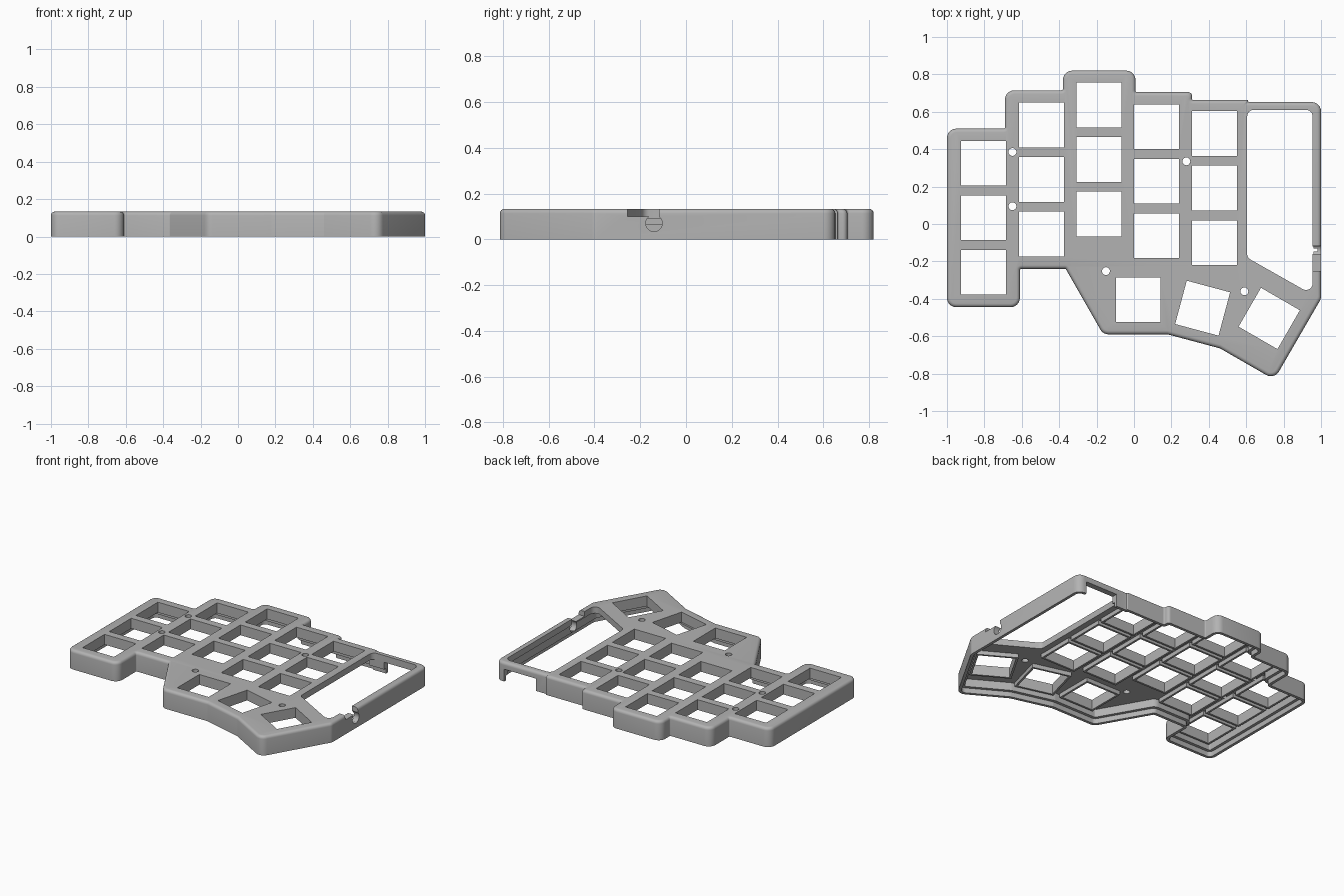
import bpy, bmesh, math
from mathutils import Vector, Matrix

if "Cube" in bpy.data.objects:
    bpy.data.objects.remove(bpy.data.objects["Cube"])

TOP, CEILING, EDGE = 0.133, 0.09, 0.02
SEGS = 6

grey = bpy.data.materials.new("case grey")
grey.use_nodes = True
grey.diffuse_color = (0.45, 0.45, 0.45, 1)
grey.node_tree.nodes["Principled BSDF"].inputs["Base Color"].default_value = (0.45, 0.45, 0.45, 1)


def rounded(points, inset=0.0, convex=0.05, concave=0.008):
    """Inset a counter-clockwise polygon and round its corners."""
    pts = [Vector(p) for p in points]
    n = len(pts)
    dirs = [(pts[(i + 1) % n] - pts[i]).normalized() for i in range(n)]
    moved = []
    for i in range(n):
        a, b = dirs[i - 1], dirs[i]
        na, nb = Vector((-a.y, a.x)), Vector((-b.y, b.x))
        moved.append(pts[i] + (na + nb) * inset / (1 + na.dot(nb)))
    ring = []
    for i, p in enumerate(moved):
        a, b = dirs[i - 1], dirs[i]
        turn = a.x * b.y - a.y * b.x
        angle = math.atan2(turn, a.dot(b))
        radius = max(convex - inset, 0.004) if turn > 0 else concave + inset
        room = min((p - moved[i - 1]).length, (moved[(i + 1) % n] - p).length)
        t = min(radius * math.tan(abs(angle) / 2), 0.48 * room)
        r = t / math.tan(abs(angle) / 2)
        sign = 1 if turn > 0 else -1
        centre = p - a * t + Vector((-a.y, a.x)) * r * sign
        arm = p - a * t - centre
        for k in range(SEGS + 1):
            ring.append(centre + Matrix.Rotation(angle * k / SEGS, 2) @ arm)
    return ring


def loft(bm, rings, cap=True):
    """Skin a list of (2D ring, z) sections; uncapped lofts close on themselves."""
    rows = [[bm.verts.new((p[0], p[1], z)) for p in ring] for ring, z in rings]
    n = len(rows[0])
    for r in range(len(rows) - 1 if cap else len(rows)):
        lo, hi = rows[r], rows[(r + 1) % len(rows)]
        for i in range(n):
            j = (i + 1) % n
            bm.faces.new((lo[i], lo[j], hi[j], hi[i]))
    if cap:
        bm.faces.new(rows[0][::-1])
        bm.faces.new(rows[-1])


def prism(bm, ring, z0=-0.1, z1=0.3):
    loft(bm, [(ring, z0), (ring, z1)])


def box(bm, lo, hi):
    prism(bm, [(lo[0], lo[1]), (hi[0], lo[1]), (hi[0], hi[1]), (lo[0], hi[1])], lo[2], hi[2])


def square(key, half):
    x, y, deg = key
    rot = Matrix.Rotation(math.radians(deg), 2)
    return [Vector((x, y)) + rot @ Vector((sx * half, sy * half))
            for sx, sy in ((-1, -1), (1, -1), (1, 1), (-1, 1))]


def finish(bm, name):
    bmesh.ops.recalc_face_normals(bm, faces=bm.faces)
    mesh = bpy.data.meshes.new(name)
    bm.to_mesh(mesh)
    bm.free()
    mesh.materials.append(grey)
    ob = bpy.data.objects.new(name, mesh)
    bpy.context.collection.objects.link(ob)
    return ob


# Key positions: five staggered columns and three fanned thumb keys
keys = [(x, y - 0.2915 * row, 0)
        for x, y in ((-0.805, 0.325), (-0.495, 0.53), (-0.187, 0.637), (0.12, 0.52), (0.43, 0.483))
        for row in range(3)]
keys += [(0.023, -0.405, 0), (0.367, -0.45, -15), (0.723, -0.505, -30)]

# Case shell: stepped inner wall, rim, outer wall and rounded top edge
outline = [(-1, -0.445), (-0.61, -0.445), (-0.61, -0.24), (-0.365, -0.24), (-0.165, -0.59),
           (0.18, -0.59), (0.46, -0.665), (0.75, -0.832), (1, -0.4), (1, 0.652), (0.61, 0.652),
           (0.61, 0.663), (0.31, 0.663), (0.31, 0.705), (0.008, 0.705), (0.008, 0.82),
           (-0.38, 0.82), (-0.38, 0.715), (-0.69, 0.715), (-0.69, 0.51), (-1, 0.51)]
sections = [(0.04, CEILING), (0.04, 0.035), (0.02, 0.035), (0.02, 0), (0, 0)]
for k in range(5):
    a = math.pi / 2 * k / 4
    sections.append((EDGE * (1 - math.cos(a)), TOP - EDGE + EDGE * math.sin(a)))
bm = bmesh.new()
loft(bm, [(rounded(outline, d), z) for d, z in sections])
case = finish(bm, "case_shell")

# Cutters: key holes, screw holes, controller window, cable gap
bm = bmesh.new()
for key in keys:
    prism(bm, square(key, 0.12))
for x, y in ((-0.65, 0.385), (-0.65, 0.095), (0.28, 0.335), (-0.15, -0.252), (0.59, -0.36)):
    prism(bm, [(x + 0.021 * math.cos(i * math.pi / 12), y + 0.021 * math.sin(i * math.pi / 12))
               for i in range(24)])
window = [(0.605, -0.18), (0.955, -0.378), (0.955, 0.61), (0.605, 0.61)]
prism(bm, rounded(window, 0, 0.035))
box(bm, (0.69, 0.55, -0.1), (0.935, 0.75, 0.085))
openings = finish(bm, "opening_cutter")

# Side notch and round port in the wall beside the window
bm = bmesh.new()
box(bm, (0.93, -0.255, 0.1), (1.1, -0.118, 0.3))
notch = finish(bm, "notch_cutter")
bm = bmesh.new()
bmesh.ops.create_cone(bm, cap_ends=True, segments=32, radius1=0.036, radius2=0.036, depth=0.16,
                      matrix=Matrix.Translation((1.01, -0.14, 0.07)) @ Matrix.Rotation(math.pi / 2, 4, 'Y'))
port = finish(bm, "port_cutter")

for cutter in (openings, notch, port):
    mod = case.modifiers.new(cutter.name, 'BOOLEAN')
    mod.operation, mod.solver, mod.use_self, mod.object = 'DIFFERENCE', 'EXACT', True, cutter
baked = bpy.data.meshes.new_from_object(case.evaluated_get(bpy.context.evaluated_depsgraph_get()))
case.modifiers.clear()
case.data = baked
for cutter in (openings, notch, port):
    bpy.data.objects.remove(cutter)

# Raised frames under the plate around every key hole
bm = bmesh.new()
for key in keys:
    inner, outer = square(key, 0.12), square(key, 0.134)
    loft(bm, [(inner, CEILING + 0.002), (inner, 0.062), (outer, 0.062), (outer, CEILING + 0.002)], cap=False)
frames = finish(bm, "key_hole_frames")

for ob in (case, frames):
    bpy.ops.object.select_all(action='DESELECT')
    ob.select_set(True)
    bpy.context.view_layer.objects.active = ob
    bpy.ops.object.shade_smooth_by_angle(angle=math.radians(30))
